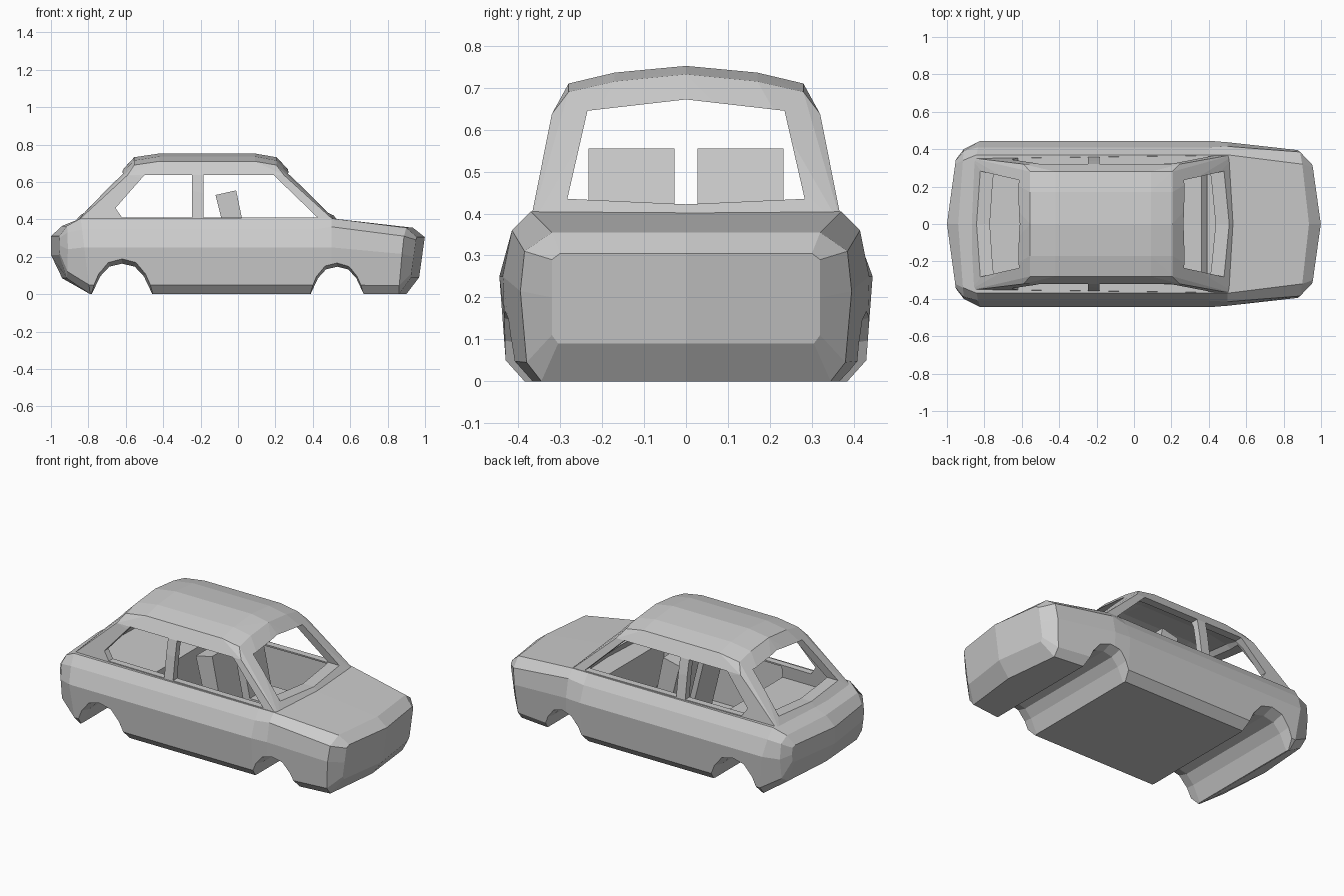
import bpy, bmesh
from mathutils import Vector

if "Cube" in bpy.data.objects:
    bpy.data.objects.remove(bpy.data.objects["Cube"])


def finish(name, bm):
    bmesh.ops.recalc_face_normals(bm, faces=bm.faces[:])
    mesh = bpy.data.meshes.new(name)
    bm.to_mesh(mesh)
    bm.free()
    obj = bpy.data.objects.new(name, mesh)
    bpy.context.collection.objects.link(obj)
    return obj


def loft(name, rings, split_caps=False):
    bm = bmesh.new()
    rows = [[bm.verts.new(p) for p in r] for r in rings]
    n = len(rows[0])
    for a, b in zip(rows, rows[1:]):
        for i in range(n):
            j = (i + 1) % n
            bm.faces.new((a[i], a[j], b[j], b[i]))
    for r in (rows[0], rows[-1]):
        if split_caps:
            bm.faces.new(r[:n // 2 + 1])
            bm.faces.new(r[n // 2:] + r[:1])
        else:
            bm.faces.new(r)
    return finish(name, bm)


def hull(name, points):
    bm = bmesh.new()
    for p in points:
        bm.verts.new(p)
        if p[1]:
            bm.verts.new((p[0], -p[1], p[2]))
    res = bmesh.ops.convex_hull(bm, input=bm.verts[:])
    loose = [v for v in bm.verts if not v.link_faces]
    bmesh.ops.delete(bm, geom=loose, context='VERTS')
    bmesh.ops.dissolve_limit(bm, angle_limit=0.01, verts=bm.verts[:], edges=bm.edges[:])
    return finish(name, bm)


def side_prism(name, profile, y0, y1):
    return loft(name, [[(x, y, z) for x, z in profile] for y in (y0, y1)])


def combine(target, other, operation):
    mod = target.modifiers.new(operation, 'BOOLEAN')
    mod.operation = operation
    mod.solver = 'EXACT'
    mod.object = other
    bpy.context.view_layer.objects.active = target
    bpy.ops.object.modifier_apply(modifier=mod.name)
    bpy.data.objects.remove(other)


# Lower body: station x, centre bow, lean, then half section (y, z) from top to bottom
stations = [
    (-.945, -.055, 0, [(.32, .31), (.34, .30), (.345, .26), (.34, .22), (.32, .21)]),
    (-.91, -.03, 0, [(.34, .365), (.39, .33), (.40, .24), (.385, .12), (.33, .085)]),
    (-.828, 0, -.125, [(.37, .405), (.41, .345), (.445, .25), (.43, .05), (.385, 0)]),
    (.40, 0, 0, [(.37, .405), (.41, .345), (.445, .25), (.43, .05), (.385, 0)]),
    (.50, 0, 0, [(.37, .405), (.415, .36), (.437, .25), (.43, .05), (.385, 0)]),
    (.885, .045, .1, [(.32, .355), (.385, .31), (.395, .215), (.38, .045), (.345, 0)]),
    (.942, .056, .14, [(.30, .305), (.32, .29), (.32, .2), (.32, .11), (.305, .09)]),
]
rings = []
for x, bow, lean, half in stations:
    sec = [(0, half[0][1])] + half + [(0, half[-1][1])] + [(-y, z) for y, z in reversed(half)]
    rings.append([(x + bow * (1 - abs(y) / .4) + lean * (z - .3), y, z) for y, z in sec])
body = loft("car_body", rings, split_caps=True)

# Cabin shell: outer form, and a smaller copy to hollow it
cabin_pts = [(.55, .375, .36), (.57, 0, .36), (-.88, .355, .37), (-.89, 0, .37),
             (.245, .32, .637), (-.59, .32, .637), (.25, 0, .667), (-.592, 0, .68)]
for x in (.205, -.555):
    cabin_pts += [(x, .28, .69), (x, .17, .715), (x, 0, .732)]
for x in (.09, -.42):
    cabin_pts += [(x, .28, .71), (x, .17, .736), (x, 0, .752)]
cabin = hull("cabin", cabin_pts)
inner = hull("cabin_hollow", [(-.165 + (x + .165) * .94, y * .9, z - .035) for x, y, z in cabin_pts])
combine(body, cabin, 'UNION')
combine(body, inner, 'DIFFERENCE')

# Foot well
well = side_prism("foot_well", [(-.42, .06), (.36, .06), (.40, .4), (-.42, .4)], -.335, .335)
combine(body, well, 'DIFFERENCE')

# Front and rear screens in one cut
screen = [(0, .422), (.283, .435), (.235, .645), (0, .672), (-.235, .645), (-.283, .435)]
combine(body, loft("screen_cut", [[(x, y, z) for y, z in screen] for x in (-1.2, 1.2)]), 'DIFFERENCE')

# Side windows
rear_win = [(-.62, .41), (-.245, .41), (-.245, .637), (-.50, .637), (-.655, .46)]
front_win = [(-.185, .41), (.425, .41), (.19, .637), (-.185, .637)]
for win in (rear_win, front_win):
    combine(body, side_prism("window_cut", win, -.6, .6), 'DIFFERENCE')

# Wheel arches with flared lips
arch = [(-1, -.05), (-1, 0), (-.72, .095), (-.42, .147), (0, .163), (.42, .147), (.72, .095), (1, 0), (1, -.05)]
for cx, r, h in ((-.62, .162, 1.0), (.53, .142, .9)):
    lips = []
    for y, s in ((-.47, 1.22), (-.37, 1), (.37, 1), (.47, 1.22)):
        lips.append([(cx + u * r * (1 + (s - 1) * .5), y, z * h * s) for u, z in arch])
    combine(body, loft("arch_cut", lips), 'DIFFERENCE')

# Front seats
seat = [(-.12, .53), (-.01, .555), (.06, .22), (.22, .22), (.22, .05), (0, .05)]
for side, s in (("left", 1), ("right", -1)):
    side_prism("seat_" + side, seat, s * .028, s * .233)
